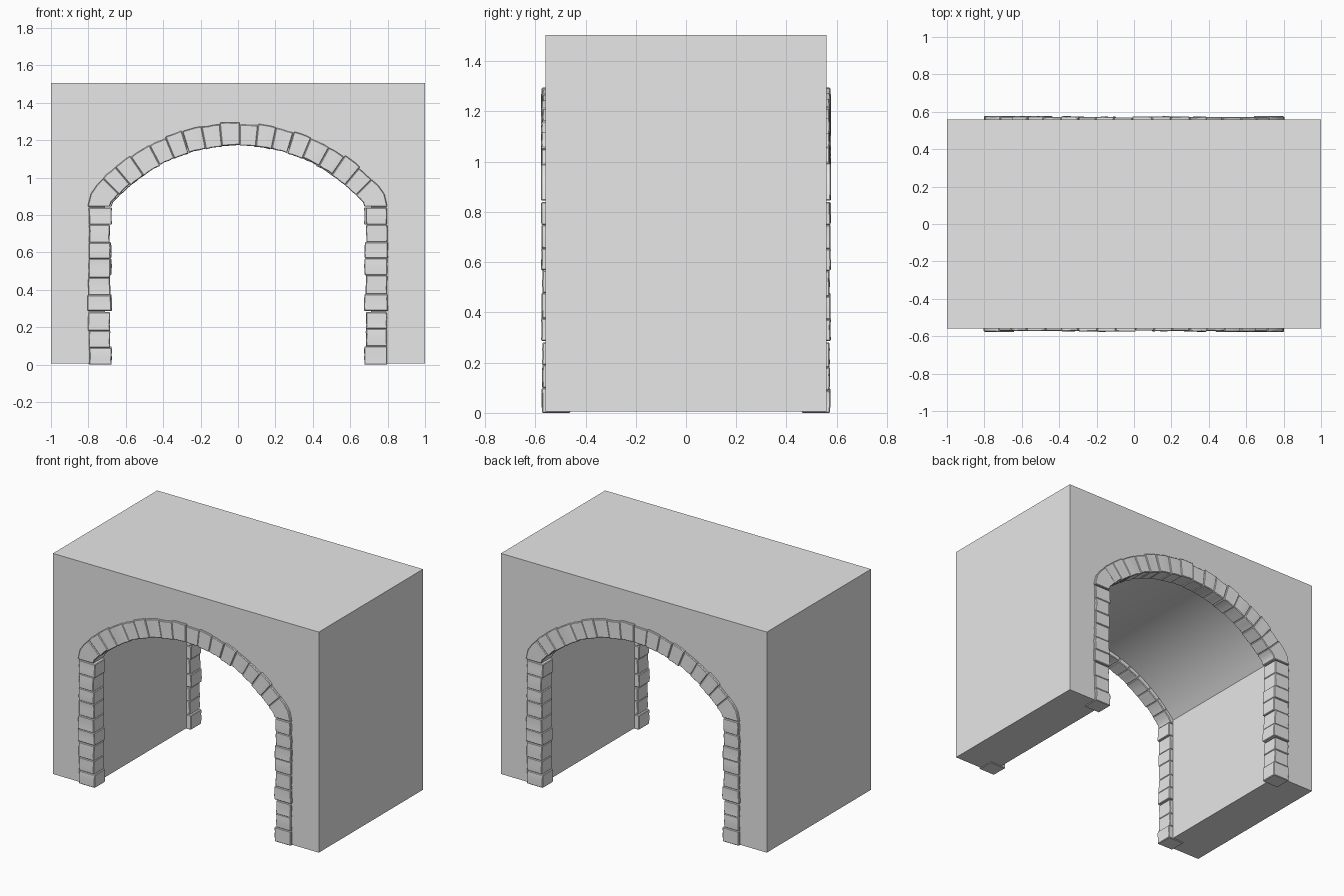
import bpy, bmesh, math, random
from mathutils import Vector

random.seed(4)
cube = bpy.data.objects.get("Cube")
if cube:
    bpy.data.objects.remove(cube, do_unlink=True)

grey = bpy.data.materials.new("plain_grey")
grey.use_nodes = True
grey.diffuse_color = (0.8, 0.8, 0.8, 1)
grey.node_tree.nodes["Principled BSDF"].inputs["Base Color"].default_value = (0.8, 0.8, 0.8, 1)

CENTRE_Z = 0.274                       # centre of the arch circle
R_IN, R_OUT, R_TUNNEL = 0.896, 1.016, 0.925
JAMB_IN, JAMB_OUT, SPRING = 0.68, 0.80, 0.845
FRONT, BACK = -0.574, -0.46


def add_object(name, bm):
    bmesh.ops.recalc_face_normals(bm, faces=bm.faces[:])
    mesh = bpy.data.meshes.new(name)
    bm.to_mesh(mesh)
    bm.free()
    mesh.materials.append(grey)
    obj = bpy.data.objects.new(name, mesh)
    bpy.context.collection.objects.link(obj)
    return obj


def on_arc(radius, angle):
    return Vector((radius * math.sin(angle), CENTRE_Z + radius * math.cos(angle)))


# Wall block: outline with the tunnel cut out, extruded front to back
def wall_block():
    bm = bmesh.new()
    half, base, top, wall = 1.0, 0.005, 1.505, 0.71
    limit = math.asin(wall / R_TUNNEL)
    steps = 32
    arc = [on_arc(R_TUNNEL, limit * (1 - 2 * i / steps)) for i in range(steps + 1)]
    outline = [(-half, base), (-half, top), (half, top), (half, base), (wall, base)]
    outline += [tuple(p) for p in arc] + [(-wall, base)]
    face = bm.faces.new([bm.verts.new((x, -0.56, z)) for x, z in outline])
    ext = bmesh.ops.extrude_face_region(bm, geom=[face])
    moved = [v for v in ext["geom"] if isinstance(v, bmesh.types.BMVert)]
    bmesh.ops.translate(bm, verts=moved, vec=(0, 1.12, 0))
    return add_object("wall_block", bm)


def wobble(amount):
    return random.uniform(-amount, amount)


# One dressed stone, swept through a few inner/outer point pairs
def add_stone(bm, sections):
    part = bmesh.new()
    rings = []
    front, inset, outset = FRONT + wobble(0.003), wobble(0.006), wobble(0.006)
    for inner, outer in sections:
        across = (outer - inner).normalized()
        a = inner + across * (inset + wobble(0.002))
        b = outer + across * (outset + wobble(0.002))
        f = front + wobble(0.0015)
        rings.append([part.verts.new((p.x, y, p.y))
                      for p, y in ((a, BACK), (a, f), (b, f), (b, BACK))])
    for r, s in zip(rings, rings[1:]):
        for i in range(4):
            j = (i + 1) % 4
            part.faces.new((r[i], r[j], s[j], s[i]))
    part.faces.new(rings[0])
    part.faces.new(rings[-1])
    bmesh.ops.recalc_face_normals(part, faces=part.faces[:])
    sharp = [e for e in part.edges if e.calc_face_angle(0) > 0.8]
    bmesh.ops.bevel(part, geom=sharp, offset=0.004, segments=1, affect='EDGES')
    temp = bpy.data.meshes.new("stone")
    part.to_mesh(temp)
    part.free()
    bm.from_mesh(temp)
    bpy.data.meshes.remove(temp)


def spread(start, end, count):
    return [start + (end - start) * i / count for i in range(count + 1)]


# Straight side of the surround; the gaps mark the main joints
def jamb(name, side):
    bm = bmesh.new()
    for bottom, top, count in ((0, 0.281, 3), (0.287, SPRING - 0.005, 6)):
        levels = spread(bottom, top, count)
        for i in range(1, count):
            levels[i] += wobble(0.008)
        for low, high in zip(levels, levels[1:]):
            add_stone(bm, [(Vector((side * JAMB_IN, z)), Vector((side * JAMB_OUT, z)))
                           for z in spread(low, high, 3)])
    return add_object(name, bm)


# Curved top of the surround with a rounded shoulder stone at each end
def arch():
    bm = bmesh.new()
    corner, joint, gap = math.radians(45), math.radians(17), 0.003
    for start, end, count in ((-corner, -joint - gap, 5), (-joint, joint, 6),
                              (joint + gap, corner, 5)):
        angles = spread(start, end, count)
        for i in range(1, count):
            angles[i] += wobble(0.01)
        for a, b in zip(angles, angles[1:]):
            add_stone(bm, [(on_arc(R_IN, t), on_arc(R_OUT, t)) for t in spread(a, b, 3)])
    for side in (-1, 1):
        shoulder = [(0.634, 0.908, 0.718, 0.992), (0.655, 0.888, 0.756, 0.957),
                    (0.672, 0.868, 0.785, 0.912), (JAMB_IN, SPRING, JAMB_OUT, SPRING)]
        add_stone(bm, [(Vector((side * a, b)), Vector((side * c, d)))
                       for a, b, c, d in shoulder])
    return add_object("front_arch_stones", bm)


parts = [wall_block()]
for stones in (jamb("front_right_jamb_stones", -1), jamb("front_left_jamb_stones", 1), arch()):
    parts.append(stones)
    # The back surround is the front one turned half a circle
    name = stones.name.replace("front", "back")
    if "right" in name:
        name = name.replace("right", "left")
    else:
        name = name.replace("left", "right")
    twin = bpy.data.objects.new(name, stones.data)
    twin.rotation_euler.z = math.pi
    bpy.context.collection.objects.link(twin)

# Smooth shading that keeps the hard edges
bpy.ops.object.select_all(action='DESELECT')
for obj in parts:
    obj.select_set(True)
bpy.context.view_layer.objects.active = parts[0]
bpy.ops.object.shade_smooth_by_angle(angle=math.radians(30))
